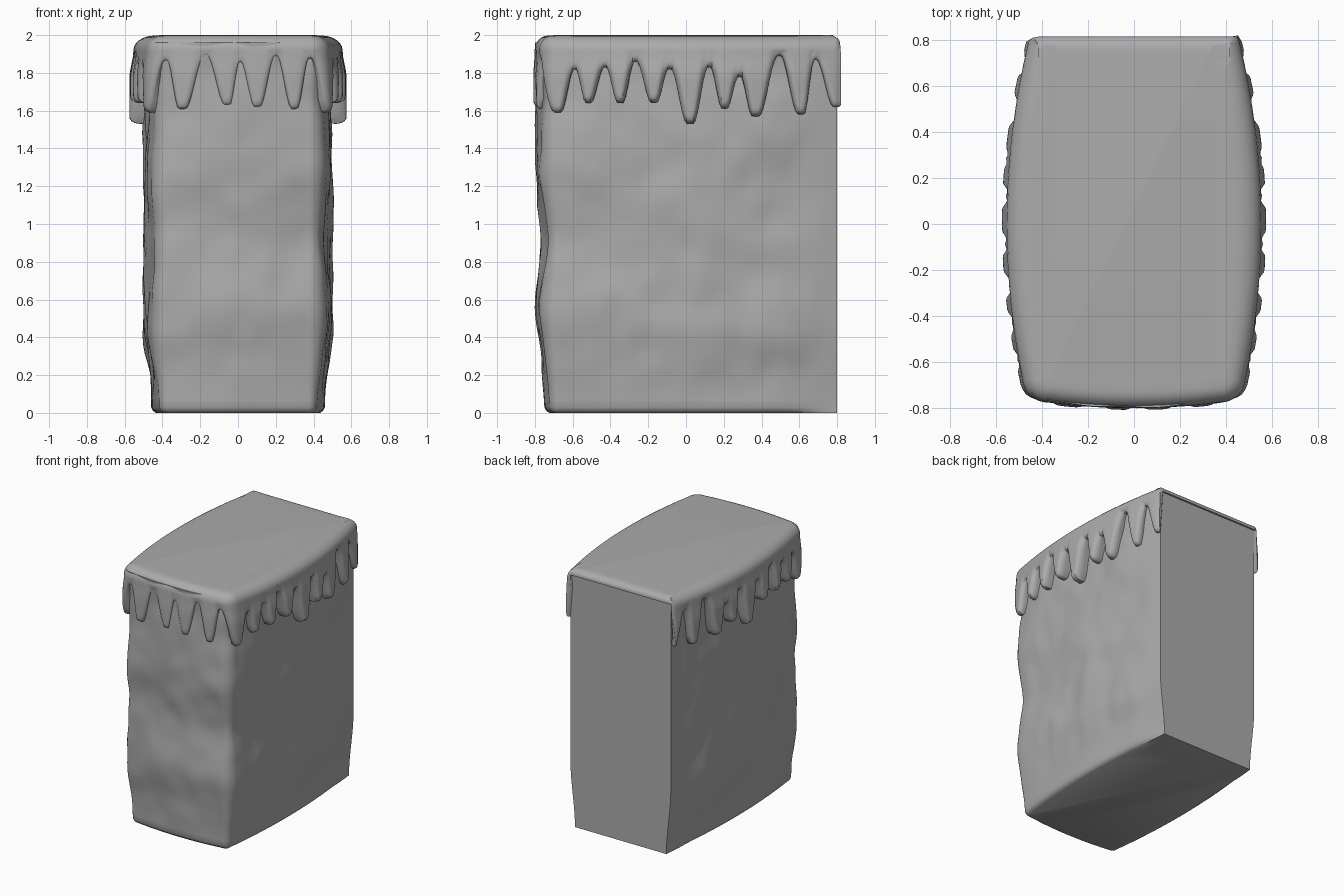
import bpy, bmesh, math
from mathutils import Vector, noise

if "Cube" in bpy.data.objects:
    bpy.data.objects.remove(bpy.data.objects["Cube"])

grey = bpy.data.materials.new("grey")
grey.diffuse_color = (0.41, 0.41, 0.41, 1)
grey.use_nodes = True
grey.node_tree.nodes["Principled BSDF"].inputs["Base Color"].default_value = grey.diffuse_color

# Plan outline: bulging sides, rounded front corners, straight back
R = 0.08
def side_x(y):
    return 0.43 + 0.06 * (1 - (y / 0.8) ** 2)

half = [Vector((side_x(y), y)) for y in [0.8 - 0.0737 * i for i in range(21)] if y > -0.69]
cx, cy = half[-1].x - R, half[-1].y
half += [Vector((cx + R * math.cos(a), cy - R * math.sin(a)))
         for a in [math.pi / 2 * i / 8 for i in range(1, 9)]]
half += [Vector((cx * k, cy - R - 0.025 * (1 - k * k))) for k in (0.8, 0.6, 0.4, 0.2, 0)]
outline = half + [Vector((-p.x, p.y)) for p in half[-2::-1]]
HALF_LEN = sum((b - a).length for a, b in zip(half, half[1:]))


def resample(step=0.012):
    """Even samples round the closed outline: (point, outward normal, length, on_back)."""
    out, run, n = [], 0.0, len(outline)
    for i in range(n):
        a, b = outline[i], outline[(i + 1) % n]
        length = (b - a).length
        count = max(1, round(length / step))
        for j in range(count):
            out.append((a.lerp(b, j / count), run + length * j / count, i == n - 1))
        run += length
    res = []
    for i, (p, u, back) in enumerate(out):
        d = out[(i + 1) % len(out)][0] - out[i - 1][0]
        res.append((p, Vector((-d.y, d.x)).normalized(), u, back))
    sign = 1 if res[10][1].x > 0 else -1
    return [(p, n * sign, u, back) for p, n, u, back in res]


def skin(name, columns):
    """Closed ring of columns, filled at first and last row."""
    bm = bmesh.new()
    grid = [[bm.verts.new(v) for v in col] for col in columns]
    for a, b in zip(grid, grid[1:] + grid[:1]):
        for k in range(len(a) - 1):
            bm.faces.new((a[k], a[k + 1], b[k + 1], b[k]))
    for k in (0, -1):
        bm.faces.new([c[k] for c in grid])
    bmesh.ops.recalc_face_normals(bm, faces=bm.faces)
    me = bpy.data.meshes.new(name)
    bm.to_mesh(me)
    bm.free()
    me.materials.append(grey)
    ob = bpy.data.objects.new(name, me)
    bpy.context.collection.objects.link(ob)
    bpy.ops.object.select_all(action='DESELECT')
    ob.select_set(True)
    bpy.context.view_layer.objects.active = ob
    bpy.ops.object.shade_smooth_by_angle(angle=math.radians(50))
    return ob


def smooth(t):
    t = min(1, max(0, t))
    return t * t * (3 - 2 * t)


ring = resample()

# Lumpy stone body, flat at the back and underneath
levels = [0, 0.012, 0.03] + [0.07 + 0.0485 * i for i in range(40)]
columns = []
for p, n, u, back in ring:
    free = smooth((0.8 - p.y) / 0.3)
    col = []
    for z in levels:
        foot = 1 - smooth(z / 0.5)
        base = -0.03 * foot - 0.025 * max(0, 1 - z / 0.03) ** 2
        lump = 0.008 * math.cos(2 * math.pi * (z - 0.5) / 0.85) + 0.006
        lump += 0.022 * noise.noise(Vector((p.x * 3, p.y * 3, z * 2.8)) + Vector((3, 7, 1)))
        lump += 0.012 * noise.noise(Vector((p.x * 6, p.y * 6, z * 6)))
        q = p + n * (base * free + lump * free * smooth(z / 0.3))
        q.x *= 1 - (1 - free) * 0.09 * foot
        if back or p.y > 0.79:
            q.y = 0.8
        col.append((q.x, q.y, z))
    columns.append(col)
skin("body", columns)

# Drip edge: alternating tips and gaps as (position, height)
side = [(0.8, 1.62), (0.68, 1.87), (0.61, 1.58), (0.49, 1.89), (0.36, 1.57), (0.28, 1.78),
        (0.2, 1.61), (0.12, 1.83), (0.02, 1.53), (-0.09, 1.82), (-0.17, 1.64), (-0.27, 1.86),
        (-0.35, 1.64), (-0.43, 1.83), (-0.52, 1.64), (-0.59, 1.82), (-0.68, 1.59)]
front = [(0.38, 1.88), (0.3, 1.61), (0.2, 1.89), (0.1, 1.62), (0.01, 1.86), (-0.05, 1.63),
         (-0.17, 1.89), (-0.3, 1.61), (-0.38, 1.87)]
keys = [(0.8 - y, z) for y, z in side] + [(HALF_LEN - x, z) for x, z in front]
keys += [(2 * HALF_LEN - 0.8 + y, z) for y, z in side[::-1]]


def drip_height(u):
    for (a, za), (b, zb) in zip(keys, keys[1:]):
        if a <= u <= b:
            t = (u - a) / (b - a)
            gap, tip, t = (za, zb, t) if za > zb else (zb, za, 1 - t)
            return gap + (tip - gap) * smooth(t * 1.3 - 0.08)
    return keys[-1][1]


# Thick cap running down the front and sides, with a thin lip at the back
columns = []
for p, n, u, back in ring:
    h = 1.95 if back else drip_height(u)
    slope = 0 if back else (drip_height(u + 0.006) - drip_height(u - 0.006)) / 0.012
    thick = 0.02 if back else 0.03 + 0.055 * abs(n.x) * (1 - (p.y / 0.85) ** 2)
    rows = [(-0.09, 2.0), (-0.05, 1.998)]
    shoulder = max(1.92, h + 0.01)
    for i in range(1, 7):
        a = math.pi / 2 * i / 6
        rows.append((-0.05 + (thick * 0.75 + 0.05) * math.sin(a),
                     shoulder + (1.998 - shoulder) * math.cos(a)))
    for i in range(1, 17):
        t = 1 - (1 - i / 16) ** 1.6
        z = shoulder + (h - shoulder) * t
        dist = min(1, (z - h) / math.sqrt(1 + slope * slope) / 0.035)
        edge = math.sqrt(max(0, 1 - (1 - dist) ** 2))
        full = thick * (0.75 + 0.25 * smooth((1.92 - z) / 0.15))
        if back:
            edge = 1
        rows.append((full * (0.35 + 0.65 * edge), z))
    rows.append((-0.05, h + 0.005))
    col = []
    for d, z in rows:
        q = p + n * d
        q.y = min(q.y, 0.82)
        col.append((q.x, q.y, z))
    columns.append(col)
skin("dripping_cap", columns)
